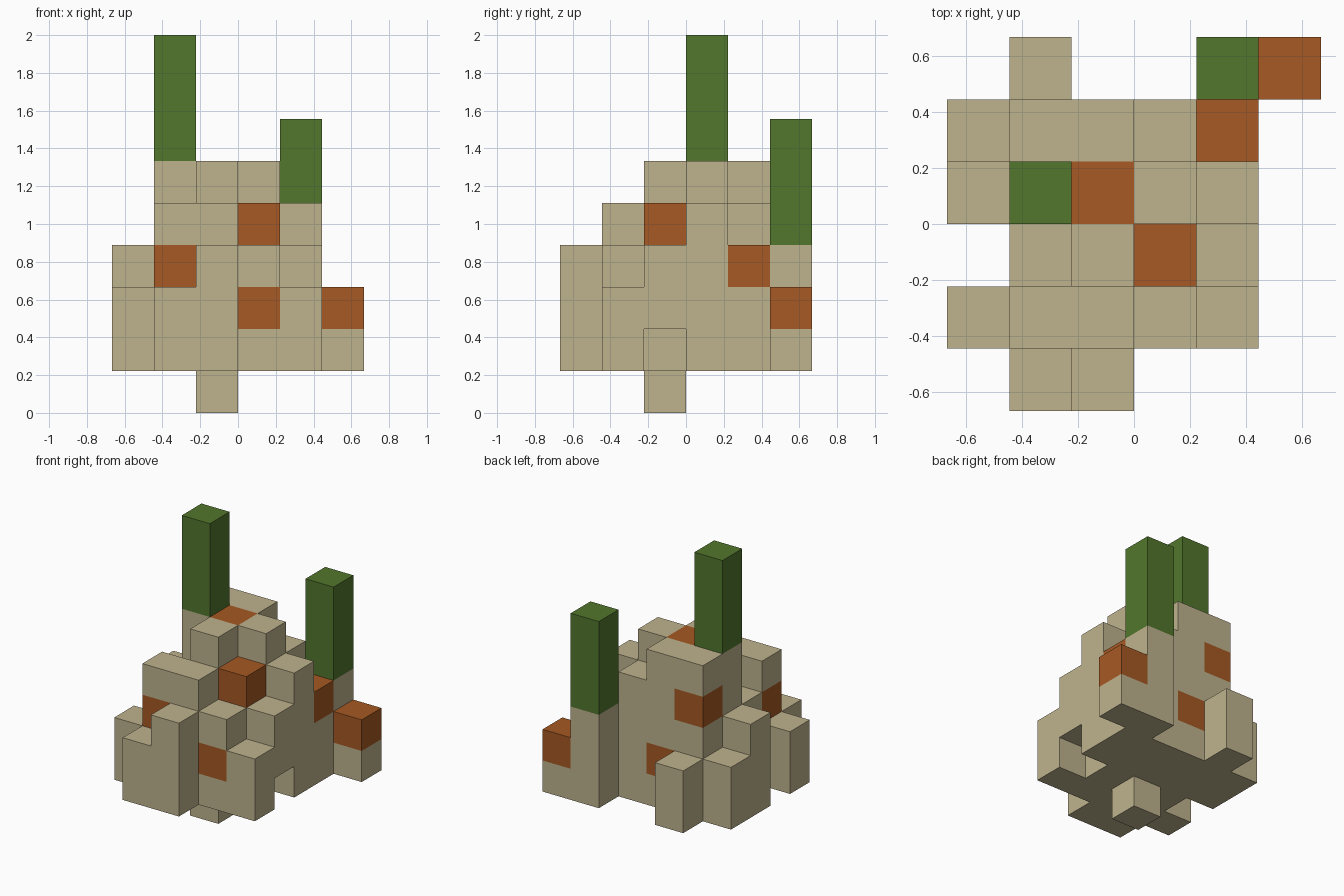
import bpy
import bmesh
from mathutils import Vector

if "Cube" in bpy.data.objects:
    bpy.data.objects.remove(bpy.data.objects["Cube"], do_unlink=True)

UNIT = 2 / 9  # edge of one block
HALF = 3      # grid cells from the centre to the side


def make_material(name, rgb):
    mat = bpy.data.materials.new(name)
    mat.use_nodes = True
    colour = (*rgb, 1)
    mat.diffuse_color = colour
    bsdf = next(n for n in mat.node_tree.nodes if n.type == "BSDF_PRINCIPLED")
    bsdf.inputs["Base Color"].default_value = colour
    bsdf.inputs["Roughness"].default_value = 0.9
    return mat


sand = make_material("sand", (0.52, 0.45, 0.27))
rust = make_material("rust_orange", (0.38, 0.1, 0.017))
leaf = make_material("leaf_green", (0.084, 0.181, 0.026))

# Height of each stacked column: one row per step from front to back
HEIGHTS = (
    ".34...",
    "35543.",
    ".4654.",
    "46665.",
    "36654.",
    ".3..43",
)
body = {(x, y, z)
        for y, row in enumerate(HEIGHTS)
        for x, top in enumerate(row) if top != "."
        for z in range(1, int(top))}
body.discard((4, 2, 1))  # notch under the right side

foot = {(2, 2, 0)}

# Single blocks of the accent colour set into the body
accents = {(1, 1, 3), (3, 1, 2), (3, 2, 4), (2, 3, 5),
           (1, 4, 4), (2, 4, 2), (4, 4, 3), (5, 5, 2)}
body -= accents

# Two stems, three blocks tall
tall_stem = {(1, 3, 6 + k) for k in range(3)}
short_stem = {(4, 5, 4 + k) for k in range(3)}

solid = body | foot | accents | tall_stem | short_stem


def build_blocks(name, cells, mat):
    """Make one mesh from the outward faces of a group of blocks."""
    bm = bmesh.new()
    for cell in sorted(cells):
        for axis in range(3):
            for side in (0, 1):
                neighbour = list(cell)
                neighbour[axis] += 2 * side - 1
                if tuple(neighbour) in solid:
                    continue
                u, v = (axis + 1) % 3, (axis + 2) % 3
                corners = []
                for a, b in ((0, 0), (1, 0), (1, 1), (0, 1)):
                    p = Vector(cell)
                    p[axis] += side
                    p[u] += a
                    p[v] += b
                    corners.append(bm.verts.new((p - Vector((HALF, HALF, 0))) * UNIT))
                bm.faces.new(corners if side else corners[::-1])
    bmesh.ops.remove_doubles(bm, verts=bm.verts, dist=UNIT / 100)
    mesh = bpy.data.meshes.new(name)
    bm.to_mesh(mesh)
    bm.free()
    mesh.materials.append(mat)
    obj = bpy.data.objects.new(name, mesh)
    bpy.context.collection.objects.link(obj)


build_blocks("stepped_body", body, sand)
build_blocks("foot", foot, sand)
build_blocks("accent_blocks", accents, rust)
build_blocks("tall_stem", tall_stem, leaf)
build_blocks("short_stem", short_stem, leaf)
